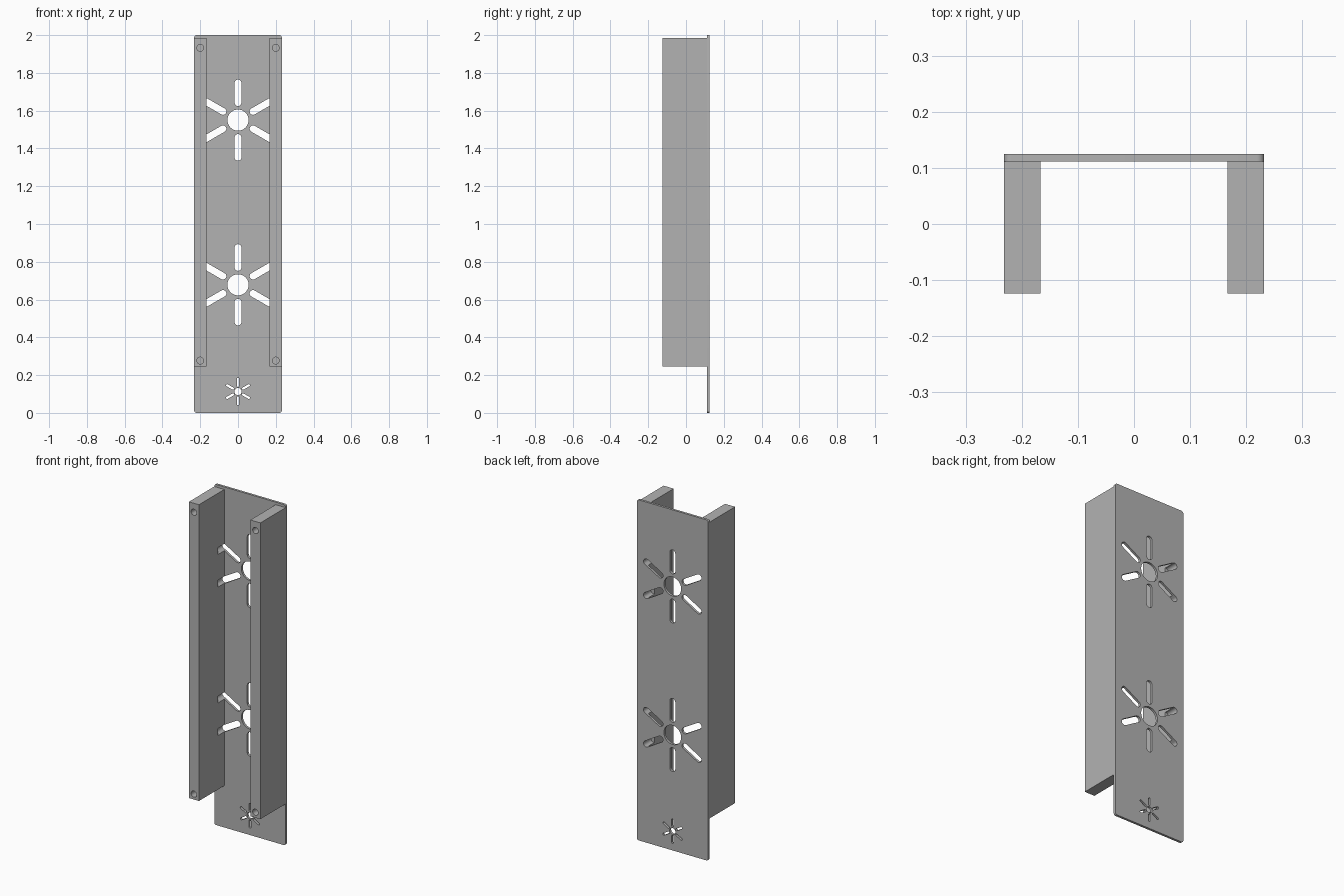
import bpy, bmesh
from math import sin, cos, pi, radians

cube = bpy.data.objects.get("Cube")
if cube:
    bpy.data.objects.remove(cube, do_unlink=True)

HALF_W, HEIGHT = 0.232, 2.0
Y_FRONT, Y_PLATE, Y_BACK = -0.124, 0.111, 0.125
RAIL_IN, RAIL_LOW, RAIL_TOP = 0.167, 0.245, 1.985

grey = bpy.data.materials.new("plain grey")
grey.use_nodes = True
grey.diffuse_color = (0.45, 0.45, 0.45, 1)
grey.node_tree.nodes["Principled BSDF"].inputs["Base Color"].default_value = grey.diffuse_color


def prism(bm, outline, y0, y1):
    """Extrude an x-z outline from y0 to y1."""
    face = bm.faces.new([bm.verts.new((x, y0, z)) for x, z in outline])
    moved = bmesh.ops.extrude_face_region(bm, geom=[face])["geom"]
    verts = [v for v in moved if isinstance(v, bmesh.types.BMVert)]
    bmesh.ops.translate(bm, verts=verts, vec=(0, y1 - y0, 0))


def arc(cx, cz, r, start, sweep, steps):
    return [(cx + r * cos(start + sweep * i / steps), cz + r * sin(start + sweep * i / steps))
            for i in range(steps + 1)]


def circle(cx, cz, r):
    return arc(cx, cz, r, 0, 2 * pi, 48)[:-1]


def slot(cx, cz, angle, inner, outer, r):
    """Round-ended slot pointing away from a centre."""
    ends = [(cx + d * cos(angle), cz + d * sin(angle)) for d in (outer - r, inner + r)]
    return (arc(*ends[0], r, angle - pi / 2, pi, 12) + arc(*ends[1], r, angle + pi / 2, pi, 12))


def rounded_rect(x, z0, z1, r):
    corners = [(x - r, z1 - r), (r - x, z1 - r), (r - x, z0 + r), (x - r, z0 + r)]
    return [p for i, c in enumerate(corners) for p in arc(*c, r, i * pi / 2, pi / 2, 8)]


def make(name, solids):
    """Object from a list of (outline, y0, y1) solids."""
    bm = bmesh.new()
    for solid in solids:
        prism(bm, *solid)
    bmesh.ops.recalc_face_normals(bm, faces=bm.faces)
    mesh = bpy.data.meshes.new(name)
    bm.to_mesh(mesh)
    bm.free()
    mesh.materials.append(grey)
    obj = bpy.data.objects.new(name, mesh)
    bpy.context.collection.objects.link(obj)
    return obj


def sunburst(z, s, depth_y):
    """Round hole with six slots around it."""
    outlines = [circle(0, z, 0.056 * s)]
    outlines += [slot(0, z, radians(30 + 60 * i), 0.074 * s, 0.215 * s, 0.018 * s) for i in range(6)]
    return [(o, depth_y, Y_BACK + 0.02) for o in outlines]


# Hidden cutters: vent patterns and blind screw holes
vents = make("vent_cutter", sunburst(1.55, 1, 0.055) + sunburst(0.678, 1, 0.055)
             + sunburst(0.113, 0.335, 0.09))
screws = make("screw_cutter", [(circle(x, z, 0.018), Y_FRONT - 0.02, Y_FRONT + 0.06)
                               for x in (-0.2, 0.2) for z in (0.277, 1.932)])


def cut(obj, cutters):
    bpy.ops.object.select_all(action="DESELECT")
    bpy.context.view_layer.objects.active = obj
    obj.select_set(True)
    for cutter in cutters:
        mod = obj.modifiers.new("cut", "BOOLEAN")
        mod.operation, mod.solver, mod.object = "DIFFERENCE", "EXACT", cutter
        bpy.ops.object.modifier_apply(modifier=mod.name)
    bpy.ops.object.shade_smooth_by_angle(angle=radians(30))


# Back plate with rounded corners
plate = make("back_plate", [(rounded_rect(HALF_W, 0, HEIGHT, 0.013), Y_PLATE, Y_BACK)])
cut(plate, [vents])

# Side rails
for name, side in (("left_rail", 1), ("right_rail", -1)):
    outline = [(side * x, z) for x, z in ((RAIL_IN, RAIL_LOW), (HALF_W, RAIL_LOW),
                                          (HALF_W, RAIL_TOP), (RAIL_IN, RAIL_TOP))]
    cut(make(name, [(outline, Y_FRONT, Y_PLATE)]), [vents, screws])

for cutter in (vents, screws):
    bpy.data.objects.remove(cutter, do_unlink=True)
